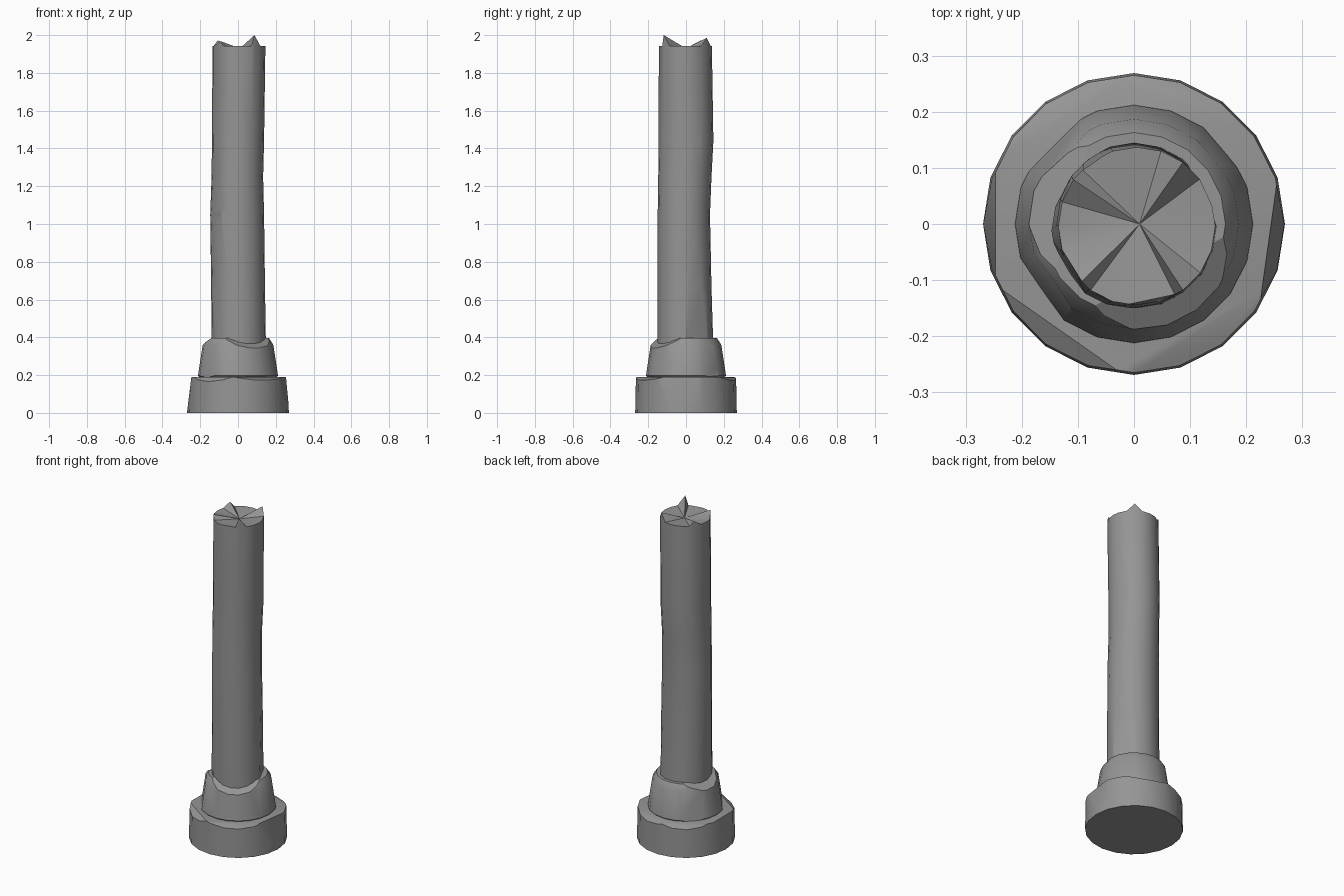
import bpy, bmesh
from math import sin, cos, pi, radians
from mathutils import Vector

cube = bpy.data.objects.get("Cube")
if cube:
    bpy.data.objects.remove(cube, do_unlink=True)

SIDES = 20

stone = bpy.data.materials.new("grey_stone")
stone.use_nodes = True
colour = (0.3, 0.3, 0.3, 1)
stone.diffuse_color = colour
stone.node_tree.nodes["Principled BSDF"].inputs["Base Color"].default_value = colour


def loft(rings, peaks=None):
    """Closed drum from rings of (z, x_min, x_max, y_min, y_max)."""
    bm = bmesh.new()
    loops = []
    for z, x0, x1, y0, y1 in rings:
        loop = []
        for i in range(SIDES):
            a = 2 * pi * i / SIDES
            x = (x0 + x1) / 2 + (x1 - x0) / 2 * cos(a)
            y = (y0 + y1) / 2 + (y1 - y0) / 2 * sin(a)
            loop.append(bm.verts.new((x, y, z)))
        loops.append(loop)
    for low, high in zip(loops, loops[1:]):
        for i in range(SIDES):
            j = (i + 1) % SIDES
            bm.faces.new((low[i], low[j], high[j], high[i]))
    bm.faces.new(loops[0][::-1])
    bm.faces.new(loops[-1])
    return bm


def drum(profile):
    return loft([(z, -r, r, -r, r) for r, z in profile])


def chip(bm, angle, dist, z, tilt):
    """Break off everything beyond a plane facing the given angle, tilted upward."""
    a, t = radians(angle), radians(tilt)
    out = Vector((cos(a), sin(a), 0))
    normal = out * cos(t) + Vector((0, 0, sin(t)))
    bmesh.ops.bisect_plane(bm, geom=bm.verts[:] + bm.edges[:] + bm.faces[:],
                           plane_co=out * dist + Vector((0, 0, z)),
                           plane_no=normal, clear_outer=True)
    rim = [e for e in bm.edges if e.is_boundary]
    if rim:
        bmesh.ops.holes_fill(bm, edges=rim, sides=0)


def finish(name, bm):
    bmesh.ops.recalc_face_normals(bm, faces=bm.faces)
    mesh = bpy.data.meshes.new(name)
    bm.to_mesh(mesh)
    bm.free()
    mesh.materials.append(stone)
    obj = bpy.data.objects.new(name, mesh)
    bpy.context.collection.objects.link(obj)
    bpy.ops.object.select_all(action="DESELECT")
    obj.select_set(True)
    bpy.context.view_layer.objects.active = obj
    bpy.ops.object.shade_smooth_by_angle(angle=radians(30))


# Wide base drum with chipped rim
base = drum([(0.269, 0), (0.265, 0.19)])
for args in [(-8, 0.242, 0.19, 9), (180, 0.247, 0.19, 7), (235, 0.245, 0.18, 55),
             (122, 0.24, 0.183, 60), (70, 0.25, 0.18, 60), (300, 0.25, 0.178, 70)]:
    chip(base, *args)
finish("base", base)

# Tapered collar, undercut where it meets the base
collar = drum([(0.17, 0.16), (0.212, 0.197), (0.187, 0.36), (0.163, 0.397)])
for args in [(-62, 0.165, 0.357, 60), (165, 0.17, 0.365, 60), (135, 0.198, 0.2, 8),
             (215, 0.2, 0.2, 8), (40, 0.205, 0.2, 8)]:
    chip(collar, *args)
finish("collar", collar)

# Worn shaft, slightly wavy along its height
shaft = loft([(0.34, -0.14, 0.148, -0.15, 0.145),
              (0.66, -0.142, 0.143, -0.15, 0.135),
              (1.05, -0.147, 0.138, -0.15, 0.127),
              (1.25, -0.14, 0.133, -0.147, 0.135),
              (1.44, -0.138, 0.138, -0.145, 0.145),
              (1.95, -0.135, 0.145, -0.145, 0.137)])

# Long flat splits down the sides of the shaft
for args in [(125, 0.131, 1.95, 1), (25, 0.14, 1.95, -0.3), (212, 0.133, 1.95, 0.4),
             (-78, 0.138, 1.95, 1)]:
    chip(shaft, *args)

# Jagged break: raise the top rim toward a few peaks, then facet the cap
peaks = [(0.09, -0.12, 2.0), (0.09, 0.12, 1.985),
         (-0.12, 0.09, 1.972), (-0.11, -0.09, 1.968)]
top = [v for v in shaft.verts if v.co.z > 1.9]
for v in top:
    v.co.z = 1.943
for x, y, z in peaks:
    nearest = min(top, key=lambda v: (v.co.xy - Vector((x, y))).length)
    nearest.co.z = z
cap = [f for f in shaft.faces if all(v in top for v in f.verts)]
centre = bmesh.ops.poke(shaft, faces=cap)["verts"]
for v in centre:
    v.co = (0.01, 0.0, 1.93)
bmesh.ops.triangulate(shaft, faces=[f for f in shaft.faces if any(v in top for v in f.verts)])
finish("broken_shaft", shaft)
